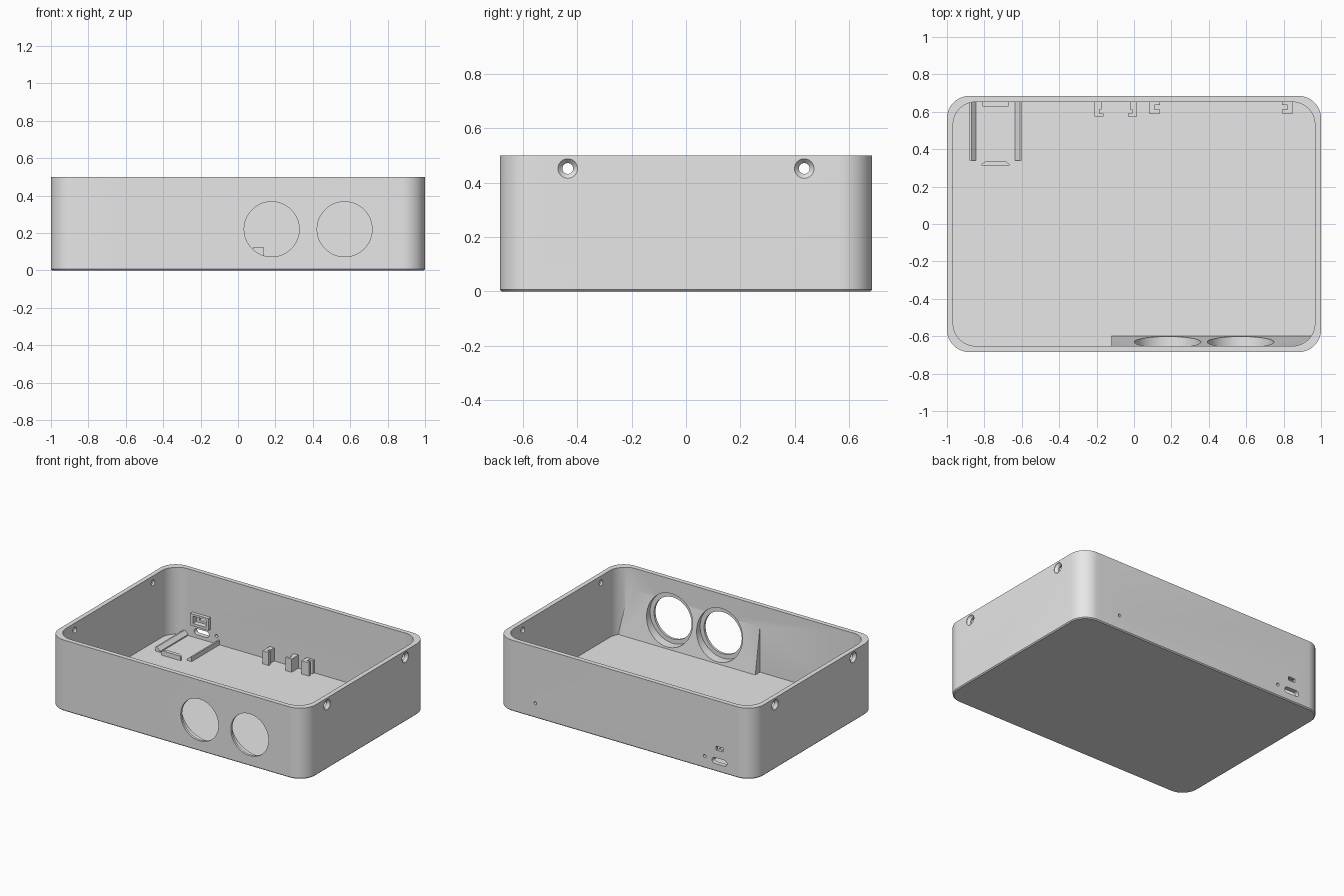
import bpy, bmesh, math
from mathutils import Vector

if "Cube" in bpy.data.objects:
    bpy.data.objects.remove(bpy.data.objects["Cube"])

mat = bpy.data.materials.new("light grey plastic")
mat.diffuse_color = (0.8, 0.8, 0.8, 1)
mat.use_nodes = True
mat.node_tree.nodes["Principled BSDF"].inputs["Base Color"].default_value = mat.diffuse_color

HX, HY, H = 1.0, 0.685, 0.5      # outer half sizes and height
WALL, FLOOR, R = 0.033, 0.03, 0.12
INNER = HY - WALL                # inner face of front and back walls


def finish(name, bm):
    bmesh.ops.recalc_face_normals(bm, faces=bm.faces)
    me = bpy.data.meshes.new(name)
    bm.to_mesh(me)
    bm.free()
    ob = bpy.data.objects.new(name, me)
    bpy.context.collection.objects.link(ob)
    me.materials.append(mat)
    return ob


def loft(name, rings):
    """Closed solid through rings of equal point count."""
    bm = bmesh.new()
    vs = [[bm.verts.new(p) for p in ring] for ring in rings]
    n = len(vs[0])
    for a, b in zip(vs, vs[1:]):
        for i in range(n):
            j = (i + 1) % n
            bm.faces.new((a[i], a[j], b[j], b[i]))
    bm.faces.new(vs[0])
    bm.faces.new(vs[-1])
    return finish(name, bm)


def prism(name, pts, vec):
    v = Vector(vec)
    return loft(name, [pts, [Vector(p) + v for p in pts]])


def box(name, x0, x1, y0, y1, z0, z1):
    return prism(name, [(x0, y0, z0), (x1, y0, z0), (x1, y1, z0), (x0, y1, z0)], (0, 0, z1 - z0))


def rounded(inset, z, r):
    """Rounded rectangle outline."""
    pts = []
    for k, (sx, sy) in enumerate([(1, 1), (-1, 1), (-1, -1), (1, -1)]):
        cx, cy = sx * (HX - inset - r), sy * (HY - inset - r)
        for i in range(13):
            a = math.pi / 2 * (k + i / 12)
            pts.append((cx + r * math.cos(a), cy + r * math.sin(a), z))
    return pts


def disc_y(x, y, z, r, n=64, stretch=0):
    """Circle facing y; stretch pulls it into a slot along x."""
    pts = []
    for i in range(n):
        a = 2 * math.pi * (i + 0.5) / n
        c = math.cos(a)
        pts.append((x + r * c + math.copysign(stretch, c), y, z + r * math.sin(a)))
    return pts


def disc_x(x, y, z, r, n=32):
    return [(x, y + r * math.cos(2 * math.pi * i / n), z + r * math.sin(2 * math.pi * i / n)) for i in range(n)]


def boolean(ob, tool, op):
    m = ob.modifiers.new("bool", 'BOOLEAN')
    m.operation, m.object, m.solver = op, tool, 'EXACT'
    bpy.ops.object.select_all(action='DESELECT')
    bpy.context.view_layer.objects.active = ob
    ob.select_set(True)
    bpy.ops.object.modifier_apply(modifier=m.name)
    bpy.data.objects.remove(tool)


# open tray with a small bottom chamfer
shell = loft("case_shell", [
    rounded(0.007, 0, R - 0.007), rounded(0, 0.007, R), rounded(0, H, R),
    rounded(WALL, H, R), rounded(WALL, FLOOR, R)])

# sloped mounting wedge behind the two round openings, trimmed to the wall
wedge = prism("wedge", [(-0.12, -0.67, 0.02), (-0.12, -0.598, 0.02), (-0.12, -INNER, 0.35),
                        (-0.12, -0.67, 0.35)], (1.2, 0, 0))
boolean(wedge, loft("trim", [rounded(0.015, -0.1, R), rounded(0.015, 0.6, R)]), 'INTERSECT')
boolean(shell, wedge, 'UNION')

# switch holder on the back wall
boolean(shell, box("holder", -0.81, -0.67, 0.628, 0.67, 0.12, 0.205), 'UNION')

# round front openings with a wider recess inside
for x in (0.18, 0.57):
    boolean(shell, prism("opening", disc_y(x, -0.8, 0.22, 0.147), (0, 0.3, 0)), 'DIFFERENCE')
    boolean(shell, prism("recess", disc_y(x, -0.668, 0.22, 0.178), (0, 0.2, 0)), 'DIFFERENCE')

# countersunk screw holes in both side walls
for s in (-1, 1):
    for y in (-0.435, 0.435):
        hole = loft("screw_hole", [disc_x(s * 1.01, y, 0.452, 0.036), disc_x(s * 0.998, y, 0.452, 0.036),
                                   disc_x(s * 0.98, y, 0.452, 0.02), disc_x(s * 0.94, y, 0.452, 0.02)])
        boolean(shell, hole, 'DIFFERENCE')

# back wall: port slot, switch window, two pin holes
boolean(shell, prism("port", disc_y(-0.74, 0.6, 0.075, 0.021, 32, 0.037), (0, 0.2, 0)), 'DIFFERENCE')
boolean(shell, box("window", -0.767, -0.713, 0.6, 0.8, 0.152, 0.178), 'DIFFERENCE')
boolean(shell, box("window_recess", -0.79, -0.69, 0.6, 0.665, 0.138, 0.19), 'DIFFERENCE')
for x, z in ((-0.625, 0.085), (0.695, 0.104)):
    boolean(shell, prism("pin_hole", disc_y(x, 0.6, z, 0.011, 24), (0, 0.2, 0)), 'DIFFERENCE')

# circuit board rails, sloping down toward the board
for name, xo, xi in (("rail_left", -0.88, -0.845), ("rail_right", -0.60, -0.635)):
    xm = xo + (xi - xo) * 0.3
    prism(name, [(xo, 0.34, 0.025), (xi, 0.34, 0.025), (xi, 0.34, 0.038), (xm, 0.34, 0.062),
                 (xo, 0.34, 0.062)], (0, INNER + 0.005 - 0.34, 0))

# board stop with clipped corners
prism("board_stop", [(-0.815, 0.312, 0.025), (-0.665, 0.312, 0.025), (-0.665, 0.32, 0.025),
                     (-0.69, 0.338, 0.025), (-0.79, 0.338, 0.025), (-0.815, 0.32, 0.025)], (0, 0, 0.037))

# slotted clips on the back wall, in mirrored pairs
HOOK = [(0, 0.66), (0, 0.575), (0.047, 0.575), (0.047, 0.592), (0.025, 0.592),
        (0.025, 0.612), (0.036, 0.612), (0.036, 0.66)]
CHANNEL = [(0, 0.66), (0, 0.592), (0.058, 0.592), (0.058, 0.612), (0.03, 0.612),
           (0.03, 0.635), (0.058, 0.635), (0.058, 0.66)]
for name, prof, left, right in (("hook_clip", HOOK, -0.21, 0.015), ("channel_clip", CHANNEL, 0.08, 0.85)):
    for side, x0, s in (("left", left, 1), ("right", right, -1)):
        prism(f"{name}_{side}", [(x0 + s * x, y, 0.025) for x, y in prof], (0, 0, 0.098))

# smooth the rounded corners and keep hard edges
bpy.ops.object.select_all(action='DESELECT')
shell.select_set(True)
bpy.context.view_layer.objects.active = shell
bpy.ops.object.shade_smooth_by_angle(angle=math.radians(30))
